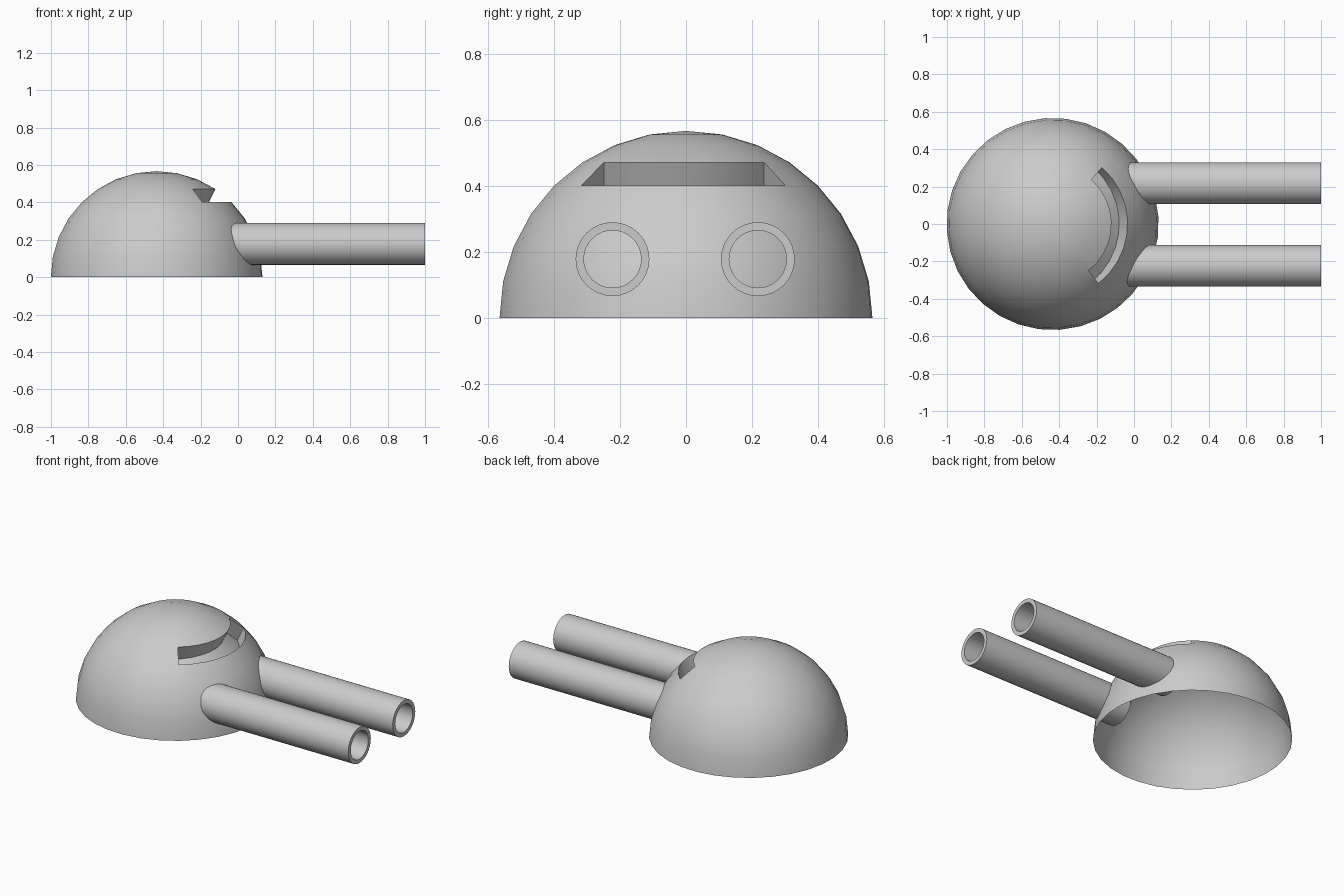
import bpy, bmesh
from math import sin, cos, pi, radians, atan2, degrees
from mathutils import Vector, Matrix

if "Cube" in bpy.data.objects:
    bpy.data.objects.remove(bpy.data.objects["Cube"])

grey = bpy.data.materials.new("plain grey")
grey.use_nodes = True
COLOUR = (0.6, 0.6, 0.6, 1)
grey.diffuse_color = COLOUR
grey.node_tree.nodes["Principled BSDF"].inputs["Base Color"].default_value = COLOUR

CENTRE = Vector((-0.435, 0, 0))
RADIUS = 0.567
SEGMENTS = 32
TURN = radians(3.9)


def finish(bm, name, location):
    mesh = bpy.data.meshes.new(name)
    bm.to_mesh(mesh)
    bm.free()
    mesh.materials.append(grey)
    obj = bpy.data.objects.new(name, mesh)
    bpy.context.collection.objects.link(obj)
    obj.location = location
    bpy.ops.object.select_all(action='DESELECT')
    obj.select_set(True)
    bpy.context.view_layer.objects.active = obj
    bpy.ops.object.shade_smooth_by_angle(angle=radians(30))
    return obj


# Open half-sphere shell
bm = bmesh.new()
bmesh.ops.create_uvsphere(bm, u_segments=SEGMENTS, v_segments=16, radius=RADIUS)
bmesh.ops.rotate(bm, verts=bm.verts, matrix=Matrix.Rotation(TURN, 3, 'Z'))
bmesh.ops.delete(bm, geom=[v for v in bm.verts if v.co.z < -0.01], context='VERTS')


# Viewing slot: nine faces of one ring pushed into the shell in one direction
def in_slot(face):
    c = face.calc_center_median()
    return 0.4 < c.z < 0.47 and -53 < degrees(atan2(c.y, c.x)) < 49.5


slot = [f for f in bm.faces if in_slot(f)]
pushed = bmesh.ops.extrude_face_region(bm, geom=slot)["geom"]
bmesh.ops.delete(bm, geom=slot, context='FACES')
bmesh.ops.translate(bm, vec=(-0.045, 0, -0.09),
                    verts=[g for g in pushed if isinstance(g, bmesh.types.BMVert)])
finish(bm, "dome", CENTRE)

# Two hollow barrels, each a ring profile swept from inside the shell to the muzzle
OUTER, INNER = 0.112, 0.087
BACK, MUZZLE = -0.07, 1.0
for name, y in (("left_barrel", 0.218), ("right_barrel", -0.223)):
    bm = bmesh.new()
    profile = [(BACK, OUTER), (MUZZLE, OUTER), (MUZZLE, INNER), (BACK, INNER)]
    loops = [[bm.verts.new((x, r * cos(2 * pi * i / SEGMENTS), r * sin(2 * pi * i / SEGMENTS)))
              for i in range(SEGMENTS)] for x, r in profile]
    for a, b in zip(loops, loops[1:] + loops[:1]):
        for i in range(SEGMENTS):
            j = (i + 1) % SEGMENTS
            bm.faces.new((a[i], a[j], b[j], b[i]))
    bmesh.ops.recalc_face_normals(bm, faces=bm.faces)
    finish(bm, name, (0, y, 0.178))
